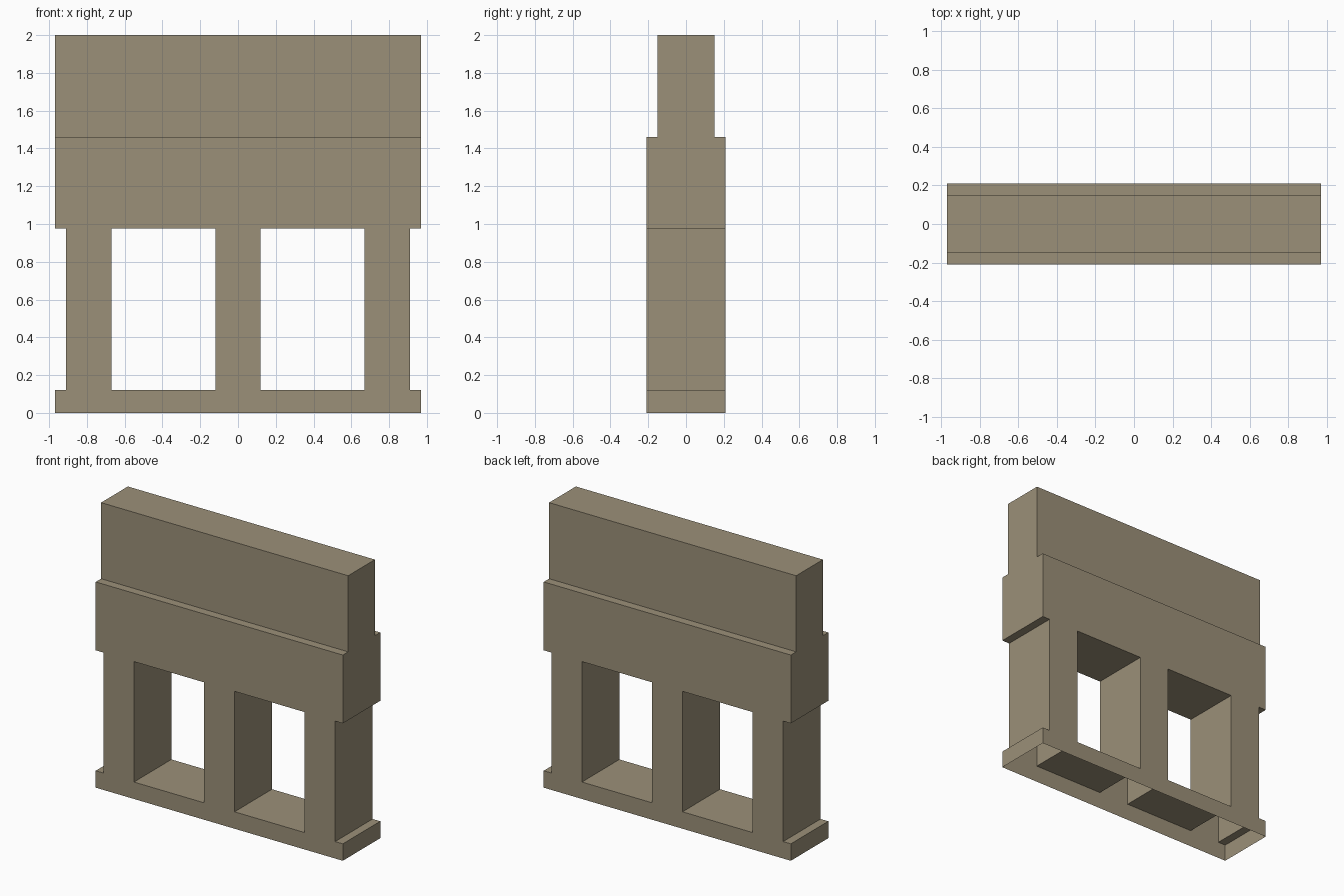
import bpy

if "Cube" in bpy.data.objects:
    bpy.data.objects.remove(bpy.data.objects["Cube"])

W, D, TOP_D = 0.97, 0.21, 0.15            # half width, half depth, upper block half depth
Z_BASE, Z_BEAM, Z_LEDGE, Z_TOP = 0.12, 0.975, 1.46, 2.0
PILLARS = [(-0.91, -0.67), (-0.12, 0.12), (0.67, 0.91)]
GAPS = [(-W, -0.91), (-0.67, -0.12), (0.12, 0.67), (0.91, W)]

mat = bpy.data.materials.new("stone")
mat.diffuse_color = (0.33, 0.28, 0.19, 1)
mat.use_nodes = True
mat.node_tree.nodes["Principled BSDF"].inputs["Base Color"].default_value = mat.diffuse_color


def walls(x0, x1, d, z0, z1):
    """Four upright sides of a box, open at top and bottom."""
    c = [(x0, -d), (x1, -d), (x1, d), (x0, d)]
    return [[(*c[i], z0), (*c[(i + 1) % 4], z0), (*c[(i + 1) % 4], z1), (*c[i], z1)]
            for i in range(4)]


def slab(x0, x1, y0, y1, z, up=True):
    """One horizontal quad facing up or down."""
    q = [(x0, y0, z), (x1, y0, z), (x1, y1, z), (x0, y1, z)]
    return [q if up else q[::-1]]


def build(name, quads):
    verts = [v for q in quads for v in q]
    faces = [range(i, i + 4) for i in range(0, len(verts), 4)]
    me = bpy.data.meshes.new(name)
    me.from_pydata(verts, [], [tuple(f) for f in faces])
    me.materials.append(mat)
    ob = bpy.data.objects.new(name, me)
    bpy.context.collection.objects.link(ob)


# Hollow base, open below, top closed only between the pillars
build("base", walls(-W, W, D, 0, Z_BASE)
      + [q for a, b in GAPS for q in slab(a, b, -D, D, Z_BASE)])

# Hollow pillars
for side, (a, b) in zip(("left", "middle", "right"), PILLARS):
    build(side + "_pillar", walls(a, b, D, Z_BASE, Z_BEAM))

# Beam with underside between pillars and a ledge front and back
build("beam", walls(-W, W, D, Z_BEAM, Z_LEDGE)
      + [q for a, b in GAPS for q in slab(a, b, -D, D, Z_BEAM, up=False)]
      + slab(-W, W, -D, -TOP_D, Z_LEDGE) + slab(-W, W, TOP_D, D, Z_LEDGE))

# Narrower upper block
build("upper_block", walls(-W, W, TOP_D, Z_LEDGE, Z_TOP)
      + slab(-W, W, -TOP_D, TOP_D, Z_TOP))
